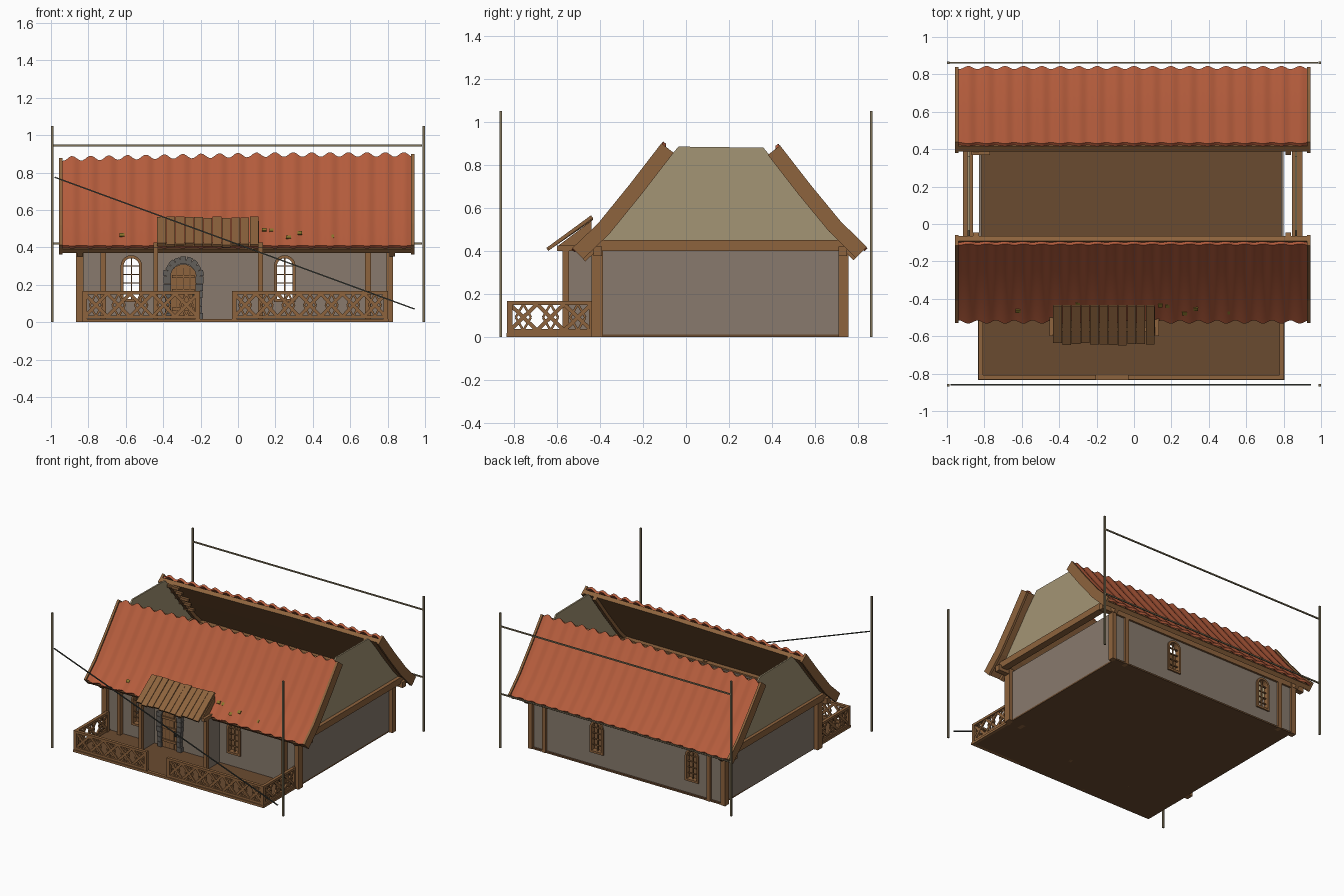
import bpy, bmesh, math, random
from mathutils import Vector, Matrix

if "Cube" in bpy.data.objects:
    bpy.data.objects.remove(bpy.data.objects["Cube"])
random.seed(4)


def material(name, r, g, b):
    m = bpy.data.materials.new(name)
    m.diffuse_color = [((c / 255 + 0.055) / 1.055) ** 2.4 for c in (r, g, b)] + [1]
    m.use_nodes = True
    m.node_tree.nodes["Principled BSDF"].inputs["Base Color"].default_value = m.diffuse_color
    return m


TILE = material("orange roof tile", 180, 92, 60)
WOOD = material("timber", 141, 99, 61)
FLOOR = material("dark floor boards", 106, 75, 48)
PLASTER = material("grey plaster", 136, 122, 109)
GABLE = material("beige gable boards", 164, 149, 117)
STONE = material("door stone", 98, 94, 90)
POLE = material("weathered pole", 128, 116, 90)
WIRE = material("dark wire", 66, 70, 64)
MOSS = material("moss", 138, 118, 45)


def finish(name, bm, mat):
    bmesh.ops.recalc_face_normals(bm, faces=bm.faces)
    me = bpy.data.meshes.new(name)
    bm.to_mesh(me)
    bm.free()
    me.materials.append(mat)
    ob = bpy.data.objects.new(name, me)
    bpy.context.collection.objects.link(ob)
    return ob


def loft(name, rings, mat, closed=False):
    """Skin a row of equal point rings, capped unless closed."""
    bm = bmesh.new()
    vs = [[bm.verts.new(p) for p in r] for r in rings]
    n, k = len(rings), len(rings[0])
    for i in range(n if closed else n - 1):
        a, b = vs[i], vs[(i + 1) % n]
        for j in range(k):
            bm.faces.new((a[j], a[(j + 1) % k], b[(j + 1) % k], b[j]))
    if not closed:
        bm.faces.new(vs[0])
        bm.faces.new(vs[-1])
    return finish(name, bm, mat)


def boxes(name, items, mat):
    """Axis-aligned boxes (x0, x1, y0, y1, z0, z1) in one object."""
    bm = bmesh.new()
    for x0, x1, y0, y1, z0, z1 in items:
        m = Matrix.Translation(((x0 + x1) / 2, (y0 + y1) / 2, (z0 + z1) / 2))
        bmesh.ops.create_cube(bm, size=1, matrix=m @ Matrix.Diagonal((x1 - x0, y1 - y0, z1 - z0, 1)))
    return finish(name, bm, mat)


def bars(name, items, mat):
    """Bars between two points with width and depth, in one object."""
    bm = bmesh.new()
    for a, b, w, d in items:
        a, b = Vector(a), Vector(b)
        q = (b - a).to_track_quat('Z', 'Y').to_matrix().to_4x4()
        m = Matrix.Translation((a + b) / 2) @ q @ Matrix.Diagonal((w, d, (b - a).length, 1))
        bmesh.ops.create_cube(bm, size=1, matrix=m)
    return finish(name, bm, mat)


# --- Floor and walls
boxes("floor", [(-0.83, 0.80, -0.83, 0.75, 0, 0.012)], FLOOR)
boxes("floor_edge", [(-0.835, 0.805, -0.835, -0.81, 0, 0.018),
                     (-0.835, -0.815, -0.83, -0.4, 0, 0.018), (0.785, 0.805, -0.83, -0.4, 0, 0.018)], WOOD)
front = boxes("front_wall", [(-0.83, 0.80, -0.405, -0.385, 0.005, 0.41)], PLASTER)
back = boxes("back_wall", [(-0.83, 0.80, 0.715, 0.735, 0.005, 0.41)], PLASTER)
boxes("side_walls", [(-0.83, -0.815, -0.39, 0.72, 0.005, 0.40), (0.785, 0.80, -0.39, 0.72, 0.005, 0.40)], PLASTER)


# --- Arched windows, cut through front and back walls
def arch(cx, hw, z0, zs, y, n=10):
    top = [(cx + hw * math.cos(math.pi * i / n), y, zs + hw * math.sin(math.pi * i / n)) for i in range(n + 1)]
    return [(cx + hw, y, z0)] + top + [(cx - hw, y, z0)]


for k, cx in enumerate((-0.57, 0.25)):
    cut = loft(f"window_cutter_{k}", [arch(cx, 0.045, 0.12, 0.30, y) for y in (-0.5, 0.9)], PLASTER)
    cut.hide_render = True
    cut.hide_viewport = True
    for wall, yc in ((front, -0.395), (back, 0.725)):
        mod = wall.modifiers.new("window", 'BOOLEAN')
        mod.object, mod.operation, mod.solver = cut, 'DIFFERENCE', 'EXACT'
        o0, o1 = (arch(cx, 0.058, 0.107, 0.30, yc + s) for s in (-0.022, 0.022))
        i0, i1 = (arch(cx, 0.042, 0.123, 0.30, yc + s) for s in (-0.022, 0.022))
        loft("window_frame", list(zip(o0, o1, i1, i0)), WOOD, True)
        lattice = [(cx - 0.003, cx + 0.003, yc - 0.006, yc + 0.006, 0.12, 0.343)]
        lattice += [(cx - 0.043, cx + 0.043, yc - 0.006, yc + 0.006, z - 0.003, z + 0.003)
                    for z in (0.165, 0.21, 0.255, 0.30)]
        boxes("window_lattice", lattice, WOOD)

# --- Timber frame
posts = []
for x0, x1 in ((-0.865, -0.825), (-0.735, -0.705), (0.68, 0.71), (0.795, 0.83)):
    posts += [(x0, x1, -0.44, -0.385, 0, 0.42), (x0, x1, 0.71, 0.755, 0, 0.42)]
boxes("wall_posts", posts, WOOD)
boxes("wall_plates", [(-0.94, 0.92, -0.43, -0.39, 0.375, 0.42), (-0.94, 0.92, 0.71, 0.75, 0.375, 0.42)], WOOD)
boxes("gable_beams", [(x, x + 0.055, -0.42, 0.74, 0.40, 0.45) for x in (-0.915, 0.845)], WOOD)
for x, t in ((-0.89, 0.868), (0.86, 0.885)):
    pts = [(-0.43, 0.44), (-0.35, 0.52), (-0.035, t), (0.36, t - 0.005), (0.655, 0.53), (0.735, 0.44)]
    loft("gable", [[(x + d, y, z) for y, z in pts] for d in (0, 0.012)], GABLE)

# --- Open-topped roof: tiles, boards and barge boards follow one curved profile
FRONT = [(-0.52, 0.405), (-0.40, 0.52), (-0.25, 0.705), (-0.105, 0.893)]
BACK = [(0.832, 0.41), (0.71, 0.53), (0.57, 0.70), (0.428, 0.883)]


def slope(name, prof, side, xs, d0, d1, mat, amp=0.0, tooth=0.0):
    rings = []
    for x in xs:
        wave = math.cos(2 * math.pi * x / 0.0985)
        sag = 0.022 * (1 - min(1, (x + 0.94) / 1.14))
        outer, inner = [], []
        for i, (y, z) in enumerate(prof):
            a, b = prof[max(i - 1, 0)], prof[min(i + 1, 3)]
            t = Vector((b[0] - a[0], b[1] - a[1])).normalized()
            n = Vector((side * t.y, -side * t.x)) * -side if side > 0 else Vector((-t.y, t.x))
            n = n if n.y > 0 else -n
            p = Vector((y, z - sag * i / 3)) + t * (tooth * wave * (1 if i == 3 else -0.6 if i == 0 else 0))
            for lst, d in ((outer, d0), (inner, d1)):
                q = p + n * (d + amp * wave)
                lst.append((x, q.x, q.y))
        rings.append(outer + inner[::-1])
    return loft(name, rings, mat)


for label, prof, side in (("front", FRONT, -1), ("back", BACK, 1)):
    xs = [-0.94 + 1.87 * i / 152 for i in range(153)]
    tiles = slope(label + "_roof_tiles", prof, side, xs, 0.006, -0.012, TILE, 0.005, 0.012)
    bpy.context.view_layer.objects.active = tiles
    tiles.select_set(True)
    bpy.ops.object.shade_smooth_by_angle(angle=math.radians(40))
    tiles.select_set(False)
    slope(label + "_roof_boards", prof, side, [-0.94, -0.5, 0, 0.2, 0.93], -0.018, -0.05, WOOD)
    for x in (-0.957, 0.925):
        slope(label + "_barge_board", prof, side, [x, x + 0.018], 0.012, -0.06, WOOD)
    # rafters just inside each gable
    for x in (-0.86, 0.81):
        slope(label + "_end_rafter", prof, side, [x, x + 0.03], -0.05, -0.075, WOOD)

# broken batten stubs under the back roof, left end
boxes("batten_stubs", [(-0.87, -0.87 + random.uniform(0.08, 0.16), 0.37 + 0.05 * i, 0.39 + 0.05 * i,
                        0.81 - 0.062 * i, 0.83 - 0.062 * i) for i in range(5)], WOOD)

# moss specks near the front and back eaves
specks = []
for x in (-0.62, -0.3, 0.14, 0.18, 0.27, 0.33, 0.5):
    t = random.uniform(0.15, 0.75)
    c = Vector((x, -0.52 + 0.12 * t, 0.414 + 0.115 * t))
    specks.append((c, c + Vector((0, 0.016, 0.0153)), 0.025, 0.008))
bars("moss_specks", specks, MOSS)

# --- Door with stone arch
DX, DY = -0.292, -0.405
loft("door", [arch(DX, 0.07, 0.012, 0.24, y) for y in (DY - 0.014, DY)], WOOD)
detail = [(DX + s - 0.002, DX + s + 0.002, DY - 0.017, DY, 0.015, 0.29) for s in (-0.035, 0, 0.035)]
boxes("door_plank_gaps", detail, FLOOR)
boxes("door_braces", [(DX - 0.06, DX + 0.06, DY - 0.024, DY, z, z + 0.018) for z in (0.06, 0.16, 0.235)], WOOD)
stones = []
for s in (-1, 1):
    for i in range(6):
        w = random.uniform(0.03, 0.042)
        x0, x1 = sorted((DX + s * 0.066, DX + s * (0.066 + w)))
        stones.append((x0, x1, DY - 0.03, DY, 0.012 + 0.039 * i, 0.048 + 0.039 * i))
boxes("door_jamb_stones", stones, STONE)
ring = []
for i in range(9):
    a = math.pi * (i + 0.5) / 9
    c, s = math.cos(a), math.sin(a)
    r = random.uniform(0.102, 0.11)
    ring.append(((DX + 0.067 * c, DY - 0.015, 0.245 + 0.067 * s), (DX + r * c, DY - 0.015, 0.245 + r * s), 0.03, 0.03))
bars("door_arch_stones", ring, STONE)
boxes("door_handle", [(DX + 0.05, DX + 0.058, DY - 0.028, DY, 0.12, 0.15)], WIRE)

# --- Entrance canopy with side walls and planked lean-to roof
boxes("entrance_side_walls", [(x - 0.005, x + 0.005, -0.55, -0.40, 0.01, 0.41) for x in (-0.44, 0.12)], PLASTER)
boxes("entrance_posts", [(x - 0.013, x + 0.013, -0.575, -0.545, 0, 0.425) for x in (-0.44, 0.12)], WOOD)
boxes("entrance_beams", [(x - 0.013, x + 0.013, -0.60, -0.40, 0.40, 0.425) for x in (-0.44, 0.12)]
      + [(-0.44, 0.12, -0.575, -0.55, 0.405, 0.425)], WOOD)
for x in (-0.43, 0.10):
    tri = [(-0.60, 0.42), (-0.44, 0.42), (-0.44, 0.54)]
    loft("canopy_cheek", [[(x + d, y, z) for y, z in tri] for d in (0, 0.012)], WOOD)
planks = []
for i in range(11):
    x, e = -0.409 + 0.0495 * i, random.uniform(-0.008, 0.008)
    planks.append(((x, -0.638 + e, 0.412 + e * 0.73), (x, -0.437, 0.555 + random.uniform(-0.005, 0.004)),
                   0.046, 0.016))
bars("canopy_planks", planks, WOOD)


# --- Porch railing with crossed lattice panels
def railing(name, a, b, cells):
    a, b = Vector(a), Vector(b)
    up = lambda p, z: (p.x, p.y, z)
    items = [(up(a, 0.157), up(b, 0.157), 0.024, 0.018), (up(a, 0.028), up(b, 0.028), 0.018, 0.018)]
    for i in range(cells):
        p, q = a.lerp(b, i / cells), a.lerp(b, (i + 1) / cells)
        m, h = (p + q) / 2, (q - p) * 0.28
        items += [(up(p, 0.03), up(q, 0.152), 0.012, 0.018), (up(p, 0.152), up(q, 0.03), 0.010, 0.018)]
        for s in (-1, 1):
            for z in (0.03, 0.152):
                items.append((up(m + h * s * 1.0, 0.091), up(m, z), 0.008, 0.011))
    for i in (0, 1):
        p = a.lerp(b, i)
        items.append((up(p, 0.0), up(p, 0.167), 0.024, 0.024))
    bars(name, items, WOOD)


railing("front_left_railing", (-0.82, -0.82, 0), (-0.215, -0.82, 0), 5)
railing("front_right_railing", (-0.02, -0.82, 0), (0.79, -0.82, 0), 7)
railing("left_railing", (-0.82, -0.82, 0), (-0.82, -0.44, 0), 3)
railing("right_railing", (0.79, -0.82, 0), (0.79, -0.44, 0), 3)

# --- Corner poles, back rails and fallen front wire
boxes("corner_poles", [(x - 0.007, x + 0.007, y - 0.006, y + 0.006, 0, 1.05)
                       for x in (-0.993, 0.993) for y in (-0.862, 0.862)], POLE)
bars("back_wires", [((-0.993, 0.862, z), (0.985, 0.862, z), 0.009, 0.010) for z in (0.945, 0.42)], POLE)
bars("front_wire", [((-0.98, -0.86, 0.775), (0.945, -0.86, 0.07), 0.007, 0.007)], WIRE)
